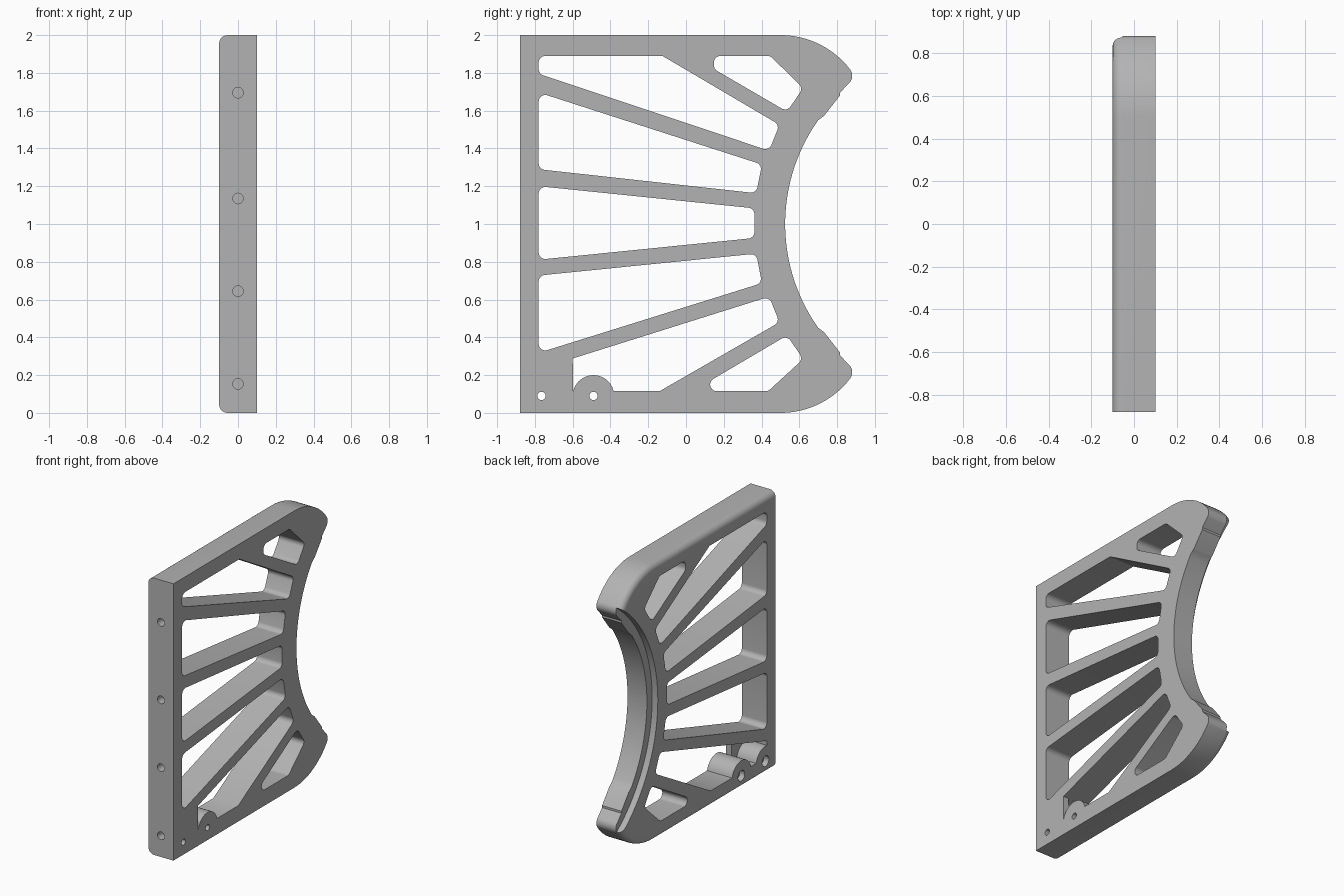
import bpy, bmesh, math
from mathutils import Vector

cube = bpy.data.objects.get("Cube")
if cube:
    bpy.data.objects.remove(cube)

HALF = 0.1                      # half thickness
ARC_Y, ARC_R = 1.475, 0.95      # concave saddle circle, centred at z = 1
FRONT, INNER, TOP = -0.88, -0.78, 1.89

grey = bpy.data.materials.new("plain grey")
grey.use_nodes = True
colour = (0.45, 0.45, 0.45, 1)
grey.diffuse_color = colour
grey.node_tree.nodes["Principled BSDF"].inputs["Base Color"].default_value = colour


def arc(cy, cz, r, a0, a1, n):
    """Points of a circular arc in the y-z plane, angles in degrees."""
    angles = [math.radians(a0 + (a1 - a0) * i / n) for i in range(n + 1)]
    return [(cy + r * math.cos(a), cz + r * math.sin(a)) for a in angles]


def rounded(points, r=0.035, sharp=()):
    """Polygon with filleted corners, except the listed sharp ones."""
    out = []
    for i, p in enumerate(points):
        p = Vector(p)
        if i in sharp:
            out.append(tuple(p))
            continue
        u = (Vector(points[i - 1]) - p).normalized()
        v = (Vector(points[(i + 1) % len(points)]) - p).normalized()
        half = u.angle(v) / 2
        centre = p + (u + v).normalized() * (r / math.sin(half))
        t = r / math.tan(half)
        a, b = p + u * t - centre, p + v * t - centre
        for k in range(7):
            d = a.lerp(b, k / 6).normalized() * r
            out.append(tuple(centre + d))
    return out


def prism(name, points, x0=-0.3, x1=0.3, round_edge=None):
    """Extrude a y-z outline along x; optionally round part of its x0 rim."""
    bm = bmesh.new()
    low = [bm.verts.new((x0, y, z)) for y, z in points]
    high = [bm.verts.new((x1, y, z)) for y, z in points]
    bm.faces.new(low)
    bm.faces.new(high)
    n = len(points)
    for i in range(n):
        j = (i + 1) % n
        bm.faces.new((low[i], low[j], high[j], high[i]))
    bmesh.ops.recalc_face_normals(bm, faces=bm.faces)
    if round_edge:
        rim = [bm.edges.get((a, b)) for s in round_edge
               for a, b in zip(low[s], low[s][1:])]
        bmesh.ops.bevel(bm, geom=rim, offset=0.045, segments=6, profile=0.5,
                        affect='EDGES', clamp_overlap=False)
    mesh = bpy.data.meshes.new(name)
    bm.to_mesh(mesh)
    bm.free()
    ob = bpy.data.objects.new(name, mesh)
    bpy.context.collection.objects.link(ob)
    mesh.materials.append(grey)
    return ob


# Frame outline: flat top, swept horn with rounded tip, stepped pad, saddle
horn = [(FRONT, 2.0)] + arc(0.5, 1.534, 0.466, 90, 42, 14) + arc(0.825, 1.785, 0.055, 38, -42, 10)
pad = [(0.815, 1.695), (0.815, 1.68), (0.733, 1.575), (0.722, 1.566)]
upper = horn + pad
lower = [(y, 2 - z) for y, z in reversed(upper)]
outline = upper + arc(ARC_Y, 1, ARC_R, 144.6, 215.4, 40) + lower
h, n = len(horn), len(outline)
frame = prism("support_frame", outline, -HALF, HALF, [slice(0, h), slice(n - h, n)])

cutters = []


def cut(name, points, **kw):
    cutters.append(prism(name, points, **kw))


# Openings between the radiating struts
cut("top_opening", rounded([(INNER, TOP), (-0.125, TOP), (0.495, 1.525),
                            (0.44, 1.388), (INNER, 1.795)], sharp=(1,)))
cut("upper_opening", rounded([(INNER, 1.696), (0.402, 1.315), (0.372, 1.163), (INNER, 1.29)]))
cut("middle_opening", rounded([(INNER, 1.2), (0.362, 1.083), (0.362, 0.926), (INNER, 0.811)]))
cut("lower_opening", rounded([(INNER, 0.727), (0.372, 0.843), (0.402, 0.687), (INNER, 0.318)]))
cut("top_horn_opening", rounded([(0.148, TOP), (0.445, TOP), (0.62, 1.72),
                                 (0.535, 1.595), (0.148, 1.82)]))
cut("bottom_horn_opening", rounded([(0.128, 0.115), (0.435, 0.115), (0.62, 0.285),
                                    (0.535, 0.41), (0.128, 0.17)]))

# Bottom opening runs around a round boss
slanted = rounded([(-0.6, 0.288), (0.44, 0.615), (0.495, 0.48), (-0.14, 0.115)], sharp=(0, 3))
cut("bottom_opening", slanted + arc(-0.49, 0.09, 0.11, 13, 167, 20))

# Blind pocket behind the thin corner plate, around the second boss
cut("corner_pocket", [(INNER, 0.232), (-0.59, 0.291), (-0.59, 0.15), (-0.6, 0.115)]
    + arc(-0.765, 0.09, 0.11, 13, 97.8, 12), x1=0.055)

# Recessed ledge along the saddle
cut("saddle_ledge", arc(ARC_Y, 1, 1.01, 100, 260, 90), x1=-0.055)

# Boss holes with counterbores
for y in (-0.765, -0.49):
    cut("boss_hole", arc(y, 0.09, 0.022, 0, 345, 23))
    cut("boss_counterbore", arc(y, 0.09, 0.038, 0, 345, 23), x1=-0.06)

# Blind mounting holes in the front edge
for z in (0.153, 0.645, 1.135, 1.695):
    bpy.ops.mesh.primitive_cylinder_add(vertices=24, radius=0.028, depth=0.12,
                                        location=(0, FRONT, z),
                                        rotation=(math.pi / 2, 0, 0))
    bpy.context.object.data.materials.append(grey)
    cutters.append(bpy.context.object)

# Apply all cuts, then shade
bpy.ops.object.select_all(action='DESELECT')
bpy.context.view_layer.objects.active = frame
frame.select_set(True)
for c in cutters:
    mod = frame.modifiers.new("cut", 'BOOLEAN')
    mod.operation, mod.solver, mod.object = 'DIFFERENCE', 'EXACT', c
    bpy.ops.object.modifier_apply(modifier=mod.name)
    bpy.data.objects.remove(c)
bpy.ops.object.shade_smooth_by_angle(angle=math.radians(30))
